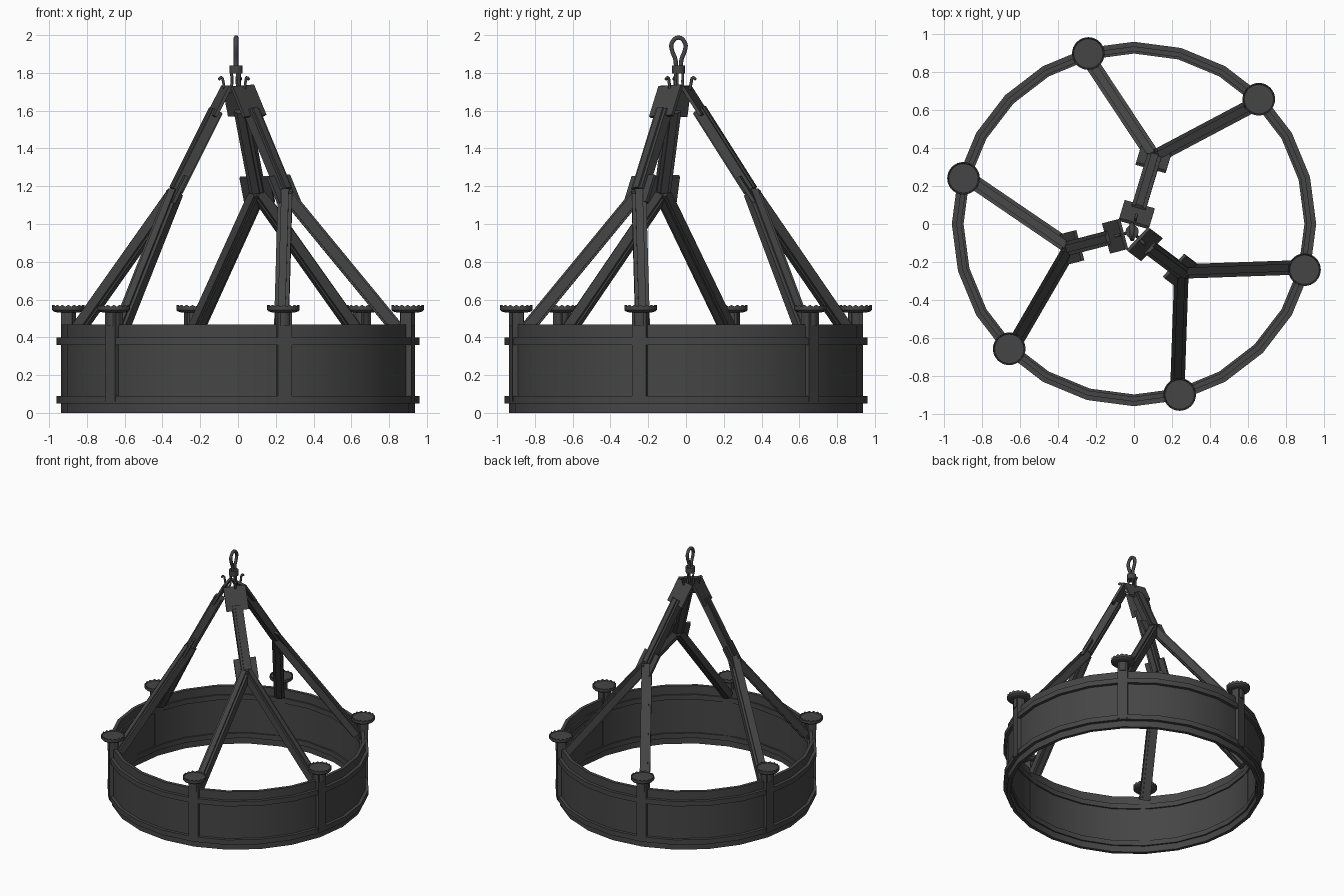
import bpy, bmesh
from math import sin, cos, radians, pi
from mathutils import Vector

if "Cube" in bpy.data.objects:
    bpy.data.objects.remove(bpy.data.objects["Cube"])

iron = bpy.data.materials.new("dark_iron")
iron.diffuse_color = (0.06, 0.06, 0.06, 1)
iron.use_nodes = True
iron.node_tree.nodes["Principled BSDF"].inputs["Base Color"].default_value = iron.diffuse_color


def mesh_obj(name, verts, faces):
    me = bpy.data.meshes.new(name)
    me.from_pydata([tuple(v) for v in verts], [], faces)
    bm = bmesh.new()
    bm.from_mesh(me)
    bmesh.ops.recalc_face_normals(bm, faces=bm.faces)
    bm.to_mesh(me)
    bm.free()
    ob = bpy.data.objects.new(name, me)
    bpy.context.collection.objects.link(ob)
    me.materials.append(iron)
    return ob


def activate(ob):
    bpy.ops.object.select_all(action='DESELECT')
    ob.select_set(True)
    bpy.context.view_layer.objects.active = ob


def smooth(ob):
    activate(ob)
    bpy.ops.object.shade_smooth_by_angle(angle=radians(35))


def lathe(name, profile, n, closed=False, center=(0, 0), wave=None):
    """Revolve (r, z) points; wave = (rows, dz) lowers every other vertex of those rows."""
    verts, faces, m = [], [], len(profile)
    for i in range(n):
        a = 2 * pi * i / n
        for j, (r, z) in enumerate(profile):
            dz = wave[1] if wave and j in wave[0] and i % 2 else 0
            verts.append((center[0] + r * cos(a), center[1] + r * sin(a), z - dz))
    for i in range(n):
        k = (i + 1) % n
        for j in range(m if closed else m - 1):
            l = (j + 1) % m
            faces.append((i * m + j, k * m + j, k * m + l, i * m + l))
    if not closed:
        faces.append([i * m for i in range(n)])
        faces.append([i * m + m - 1 for i in range(n)])
    return mesh_obj(name, verts, faces)


def extrude_between(name, a, b, side, section):
    """Sweep a closed 2D section (side, normal) from a to b."""
    a, b = Vector(a), Vector(b)
    d = (b - a).normalized()
    s = (side - d * side.dot(d)).normalized()
    nrm = s.cross(d)
    n = len(section)
    verts = [p + s * u + nrm * v for p in (a, b) for u, v in section]
    faces = [(i, (i + 1) % n, n + (i + 1) % n, n + i) for i in range(n)]
    faces += [list(range(n)), list(range(n, 2 * n))]
    return mesh_obj(name, verts, faces)


def rect(w, h):
    return [(-w / 2, -h / 2), (w / 2, -h / 2), (w / 2, h / 2), (-w / 2, h / 2)]


def wire(name, pts, r):
    cu = bpy.data.curves.new(name, 'CURVE')
    cu.dimensions = '3D'
    cu.bevel_depth = r
    cu.bevel_resolution = 1
    cu.resolution_u = 4
    cu.use_fill_caps = True
    cu.materials.append(iron)
    sp = cu.splines.new('BEZIER')
    sp.bezier_points.add(len(pts) - 1)
    for bp, p in zip(sp.bezier_points, pts):
        bp.co = p
        bp.handle_left_type = bp.handle_right_type = 'AUTO'
    ob = bpy.data.objects.new(name, cu)
    bpy.context.collection.objects.link(ob)
    activate(ob)
    bpy.ops.object.convert(target='MESH')


def polar(r, deg, z, c=(0, 0)):
    return Vector((c[0] + r * cos(radians(deg)), c[1] + r * sin(radians(deg)), z))


# Ribbed bar section: flat strip with a raised rib on both faces
w, t, rw, rt = 0.038, 0.026, 0.02, 0.036
BAR = [(-w, -t), (-rw, -t), (-rw, -rt), (rw, -rt), (rw, -t), (w, -t),
       (w, t), (rw, t), (rw, rt), (-rw, rt), (-rw, t), (-w, t)]

# Hoop wall and its two bands
smooth(lathe("hoop_wall", [(0.91, 0), (0.936, 0), (0.936, 0.467), (0.91, 0.467)], 24, True))
for name, z0, z1 in (("lower_band", 0.05, 0.09), ("upper_band", 0.36, 0.40)):
    smooth(lathe(name, [(0.898, z0), (0.96, z0), (0.96, z1), (0.898, z1)], 24, True))

# Posts with scalloped candle cups
for i in range(6):
    ang = 45 + 60 * i
    p = polar(0.93, ang, 0)
    tangent = polar(1, ang + 90, 0)
    extrude_between(f"post_{i}", p + Vector((0, 0, 0.06)), p + Vector((0, 0, 0.54)),
                    tangent, rect(0.075, 0.06))
    smooth(lathe(f"cup_stem_{i}", [(0.04, 0.46), (0.04, 0.54)], 12, center=p))
    lathe(f"candle_cup_{i}", [(0.06, 0.532), (0.078, 0.537), (0.086, 0.545), (0.086, 0.572),
                              (0.08, 0.572), (0.077, 0.561)], 32, center=p,
          wave=((3, 4), 0.01))

# Three suspension arms: hanger bar, plates, and a pair of legs each
C = (-0.01, -0.04)
joints = [Vector((0.105, 0.35, 1.165)), Vector((-0.335, -0.125, 1.165)),
          Vector((0.25, -0.25, 1.165))]
for i, J in enumerate(joints):
    ang = 75 + 120 * i
    T = polar(0.085, ang, 1.65, C)
    d = (T - J).normalized()
    side = polar(1, ang + 90, 0)
    out = side.cross(Vector((0, 0, 1)))
    extrude_between(f"hanger_bar_{i}", J + d * 0.015, T - d * 0.055, side, BAR)
    T = T + out * 0.008
    extrude_between(f"top_plate_{i}", T - d * 0.09, T + d * 0.09, side, rect(0.165, 0.018))
    M = J + d * 0.01
    extrude_between(f"joint_plate_{i}", M - d * 0.07, M + d * 0.09, side, rect(0.165, 0.018))
    for k in (-30, 30):
        foot = polar(0.885, ang + k, 0.43)
        leg = foot - J
        extrude_between(f"leg_{i}_{'a' if k < 0 else 'b'}", J, foot,
                        leg.cross(Vector((0, 0, 1))), BAR)
    # Wire hook from the collar through the plate
    wire(f"wire_hook_{i}", [polar(r, ang, z, C) for r, z in
         ((0.025, 1.81), (0.025, 1.73), (0.04, 1.695), (0.06, 1.71), (0.07, 1.75),
          (0.08, 1.775), (0.095, 1.765))], 0.008)

# Collar and teardrop hanging loop
smooth(lathe("collar", [(0.035, 1.797), (0.035, 1.84)], 12, center=C))
half = [(0.013, 1.835), (0.016, 1.87), (0.034, 1.92), (0.036, 1.955)]
loop = half + [(0, 1.987)] + [(-y, z) for y, z in reversed(half)]
wire("hanging_loop", [(C[0], C[1] + y, z) for y, z in loop], 0.013)
